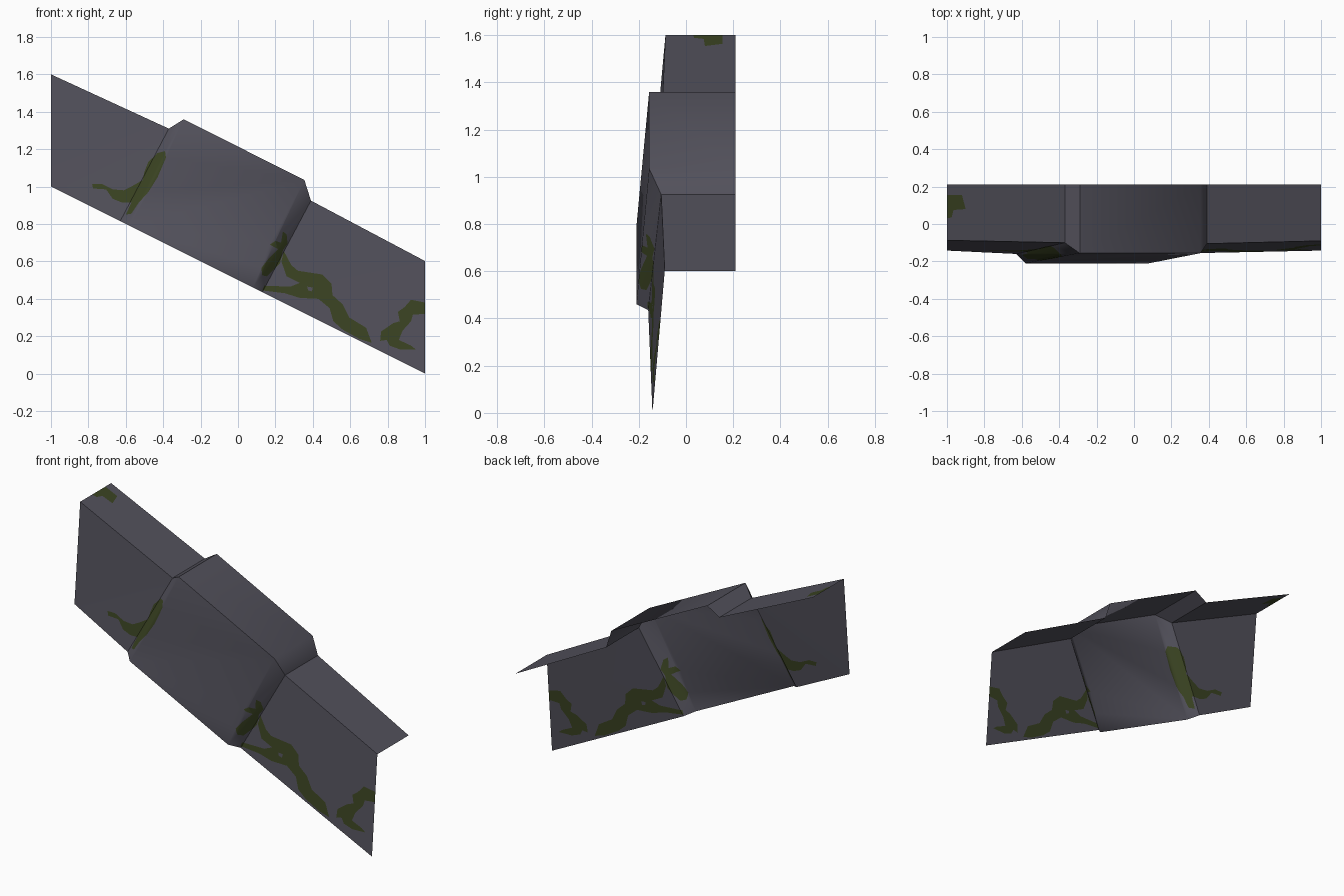
import bpy
from mathutils import Vector
from mathutils.geometry import delaunay_2d_cdt, barycentric_transform

if "Cube" in bpy.data.objects:
    bpy.data.objects.remove(bpy.data.objects["Cube"])


def material(name, rgb):
    m = bpy.data.materials.new(name)
    m.diffuse_color = (*rgb, 1)
    m.use_nodes = True
    m.node_tree.nodes["Principled BSDF"].inputs["Base Color"].default_value = m.diffuse_color
    return m


MATS = [material("dark stone", (0.085, 0.082, 0.105)),
        material("moss green", (0.043, 0.057, 0.016))]

# Wall stations from left to right: front top edge, front bottom edge
TOP = [(-1, -.087, 1.6), (-.37, -.10, 1.31), (-.29, -.156, 1.36),
       (.355, -.156, 1.035), (.39, -.105, .925), (1, -.09, .602)]
BOTTOM = [(-1, -.142, 1.0), (-.63, -.16, .815), (-.58, -.21, .79),
          (.08, -.21, .46), (.13, -.16, .435), (1, -.142, 0)]
BACK = [(x, .21, z) for x, y, z in TOP]

# Moss outlines on the front, as x, z
MOSS_LEFT = [(-.78, 1.015), (-.73, 1.015), (-.67, .985), (-.61, .98), (-.57, 1.0), (-.51, 1.035),
             (-.5, 1.08), (-.48, 1.13), (-.43, 1.18), (-.39, 1.19), (-.385, 1.155), (-.43, 1.05),
             (-.48, .97), (-.53, .915), (-.57, .855), (-.6, .85), (-.57, .915), (-.62, .915),
             (-.67, .935), (-.705, .985), (-.775, .99)]
MOSS_JOINT = [(.13, .525), (.125, .565), (.16, .61), (.215, .665), (.17, .69), (.2, .71), (.23, .7),
              (.24, .76), (.26, .745), (.265, .695), (.24, .66), (.225, .59), (.19, .555), (.155, .52)]
MOSS_LONG = [(.245, .655), (.285, .58), (.32, .55), (.45, .53), (.5, .48), (.505, .42), (.56, .37),
             (.595, .3), (.685, .245), (.715, .165), (.65, .185), (.56, .235), (.51, .28),
             (.49, .35), (.43, .4), (.33, .405), (.25, .43), (.13, .445), (.14, .47),
             (.28, .465), (.33, .485), (.26, .52), (.232, .6)]
MOSS_HOLE = [(.37, .465), (.4, .46), (.395, .44), (.375, .445)]
MOSS_CORNER = [(.925, .395), (1, .38), (1, .32), (.935, .315), (.925, .28), (.88, .23), (.86, .18),
               (.925, .15), (.95, .13), (.865, .13), (.81, .15), (.795, .18), (.76, .175),
               (.765, .225), (.83, .27), (.865, .28), (.855, .33), (.89, .355)]
# Moss outline on the cap, as x, y
MOSS_CAP = [(-1, .155), (-.92, .155), (-.9, .08), (-.965, .075), (-.975, .035), (-1, .03)]


def area(poly):
    return sum(a[0] * b[1] - b[0] * a[1] for a, b in zip(poly, poly[1:] + poly[:1]))


def strip(name, low, high, up, groups, patches):
    """Sheet between two edges, with patches cut in; up is the second projected axis.
    Spans sharing a group number are shaded smoothly together."""
    n = len(low)
    pts = [Vector(p) for p in low + high]
    flat = [Vector((p.x, p[up], 0)) for p in pts]
    base = []
    for i in range(n - 1):
        base += [(i, i + 1, n + i + 1), (i, n + i + 1, n + i)]
    coords = [p.xy for p in flat]
    polys = [list(t) for t in base]
    for patch in patches:
        if area(patch) < 0:
            patch = patch[::-1]
        polys.append(list(range(len(coords), len(coords) + len(patch))))
        coords += [Vector(p) for p in patch]
    v2, _, faces, _, _, origin = delaunay_2d_cdt(coords, [], polys, 1, 1e-5)

    # Lift the cut triangles back on to the sheet
    lifted, out, mats, spans = {}, [], [], []
    for f, src in zip(faces, origin):
        owner = [s for s in src if s < len(base)]
        if not owner:
            continue
        t = base[owner[0]]
        for v in f:
            lifted[v] = barycentric_transform(Vector((*v2[v], 0)), *[flat[k] for k in t],
                                              *[pts[k] for k in t])
        out.append(f)
        mats.append((len(src) - len(owner)) % 2)
        spans.append(groups[owner[0] // 2])
    index = {v: i for i, v in enumerate(lifted)}
    me = bpy.data.meshes.new(name)
    me.from_pydata(list(lifted.values()), [], [[index[v] for v in f] for f in out])
    for m in MATS:
        me.materials.append(m)
    seen = {}
    for p, m, s in zip(me.polygons, mats, spans):
        p.material_index = m
        p.use_smooth = True
        for k in p.edge_keys:
            seen.setdefault(k, set()).add(s)
    for e in me.edges:
        e.use_edge_sharp = len(seen.get(e.key, ())) > 1
    ob = bpy.data.objects.new(name, me)
    bpy.context.collection.objects.link(ob)
    return ob


# Sloping front face with its raised middle block
strip("wall_front", BOTTOM, TOP, 2, [0, 1, 1, 1, 2],
      [MOSS_LEFT, MOSS_JOINT, MOSS_LONG, MOSS_HOLE, MOSS_CORNER])
# Cap running back from the top edge
strip("wall_cap", TOP, BACK, 1, [0, 1, 2, 2, 3], [MOSS_CAP])
